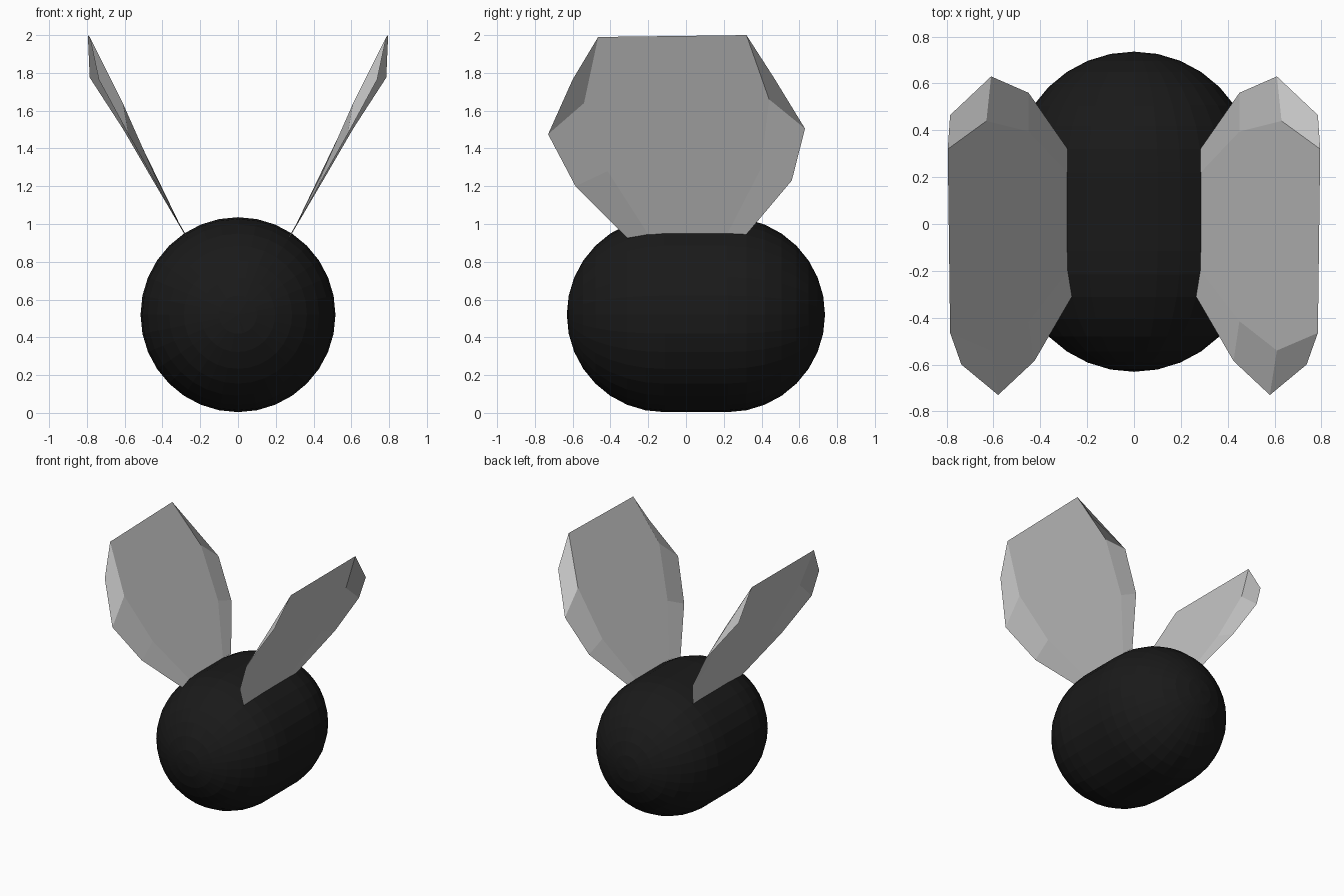
import bpy, bmesh, math
from mathutils import Matrix

if "Cube" in bpy.data.objects:
    bpy.data.objects.remove(bpy.data.objects["Cube"])

# Body: sphere with poles along y, split at the equator into a short capsule
R, Y_FRONT, Y_BACK, ZC = 0.516, -0.115, 0.22, 0.52
bm = bmesh.new()
bmesh.ops.create_uvsphere(bm, u_segments=32, v_segments=16, radius=R)
bmesh.ops.rotate(bm, verts=bm.verts, matrix=Matrix.Rotation(math.radians(90), 3, 'X'))
back = [f for f in bm.faces if f.calc_center_median().y > 0]
ring = [e for e in bm.edges if all(abs(v.co.y) < 1e-4 for v in e.verts)]
bmesh.ops.split_edges(bm, edges=ring)
back_verts = {v for f in bm.faces if f.calc_center_median().y > 0 for v in f.verts}
for v in bm.verts:
    v.co.y += Y_BACK if v in back_verts else Y_FRONT
    v.co.z += ZC
rims = [e for e in bm.edges if e.is_boundary]
bmesh.ops.bridge_loops(bm, edges=rims)
bmesh.ops.recalc_face_normals(bm, faces=bm.faces)
me = bpy.data.meshes.new("body")
bm.to_mesh(me)
bm.free()
body = bpy.data.objects.new("body", me)
bpy.context.collection.objects.link(body)
black = bpy.data.materials.new("black")
black.diffuse_color = (0.01, 0.01, 0.01, 1)
black.use_nodes = True
black.node_tree.nodes["Principled BSDF"].inputs["Base Color"].default_value = black.diffuse_color
me.materials.append(black)

# Wing sheet: flat main panel, with rims curled outwards at front and back
panel = [(0.283, -0.20, 0.945), (0.285, 0.22, 0.95), (0.45, 0.395, 1.29), (0.63, 0.44, 1.66),
         (0.795, 0.32, 2.0), (0.785, -0.465, 1.99), (0.61, -0.54, 1.64), (0.45, -0.415, 1.28)]
back_rim = [(0.283, 0.32, 0.945), (0.45, 0.56, 1.23), (0.61, 0.63, 1.505), (0.785, 0.465, 1.775)]
front_rim = [(0.265, -0.31, 0.925), (0.425, -0.585, 1.20), (0.58, -0.73, 1.475), (0.737, -0.60, 1.765)]


def wing(name, side):
    pts = [(side * x, y, z) for x, y, z in panel + back_rim + front_rim]
    faces = [list(range(8))]
    for inner, first in (([1, 2, 3, 4], 8), ([0, 7, 6, 5], 12)):
        for i in range(3):
            quad = [inner[i], inner[i + 1], first + i + 1, first + i]
            faces.append(quad[::-1] if first == 8 else quad)
    mesh = bpy.data.meshes.new(name)
    mesh.from_pydata(pts, [], faces)
    b = bmesh.new()
    b.from_mesh(mesh)
    bmesh.ops.recalc_face_normals(b, faces=b.faces)
    b.to_mesh(mesh)
    b.free()
    bpy.context.collection.objects.link(bpy.data.objects.new(name, mesh))


wing("right_wing", 1)
wing("left_wing", -1)
